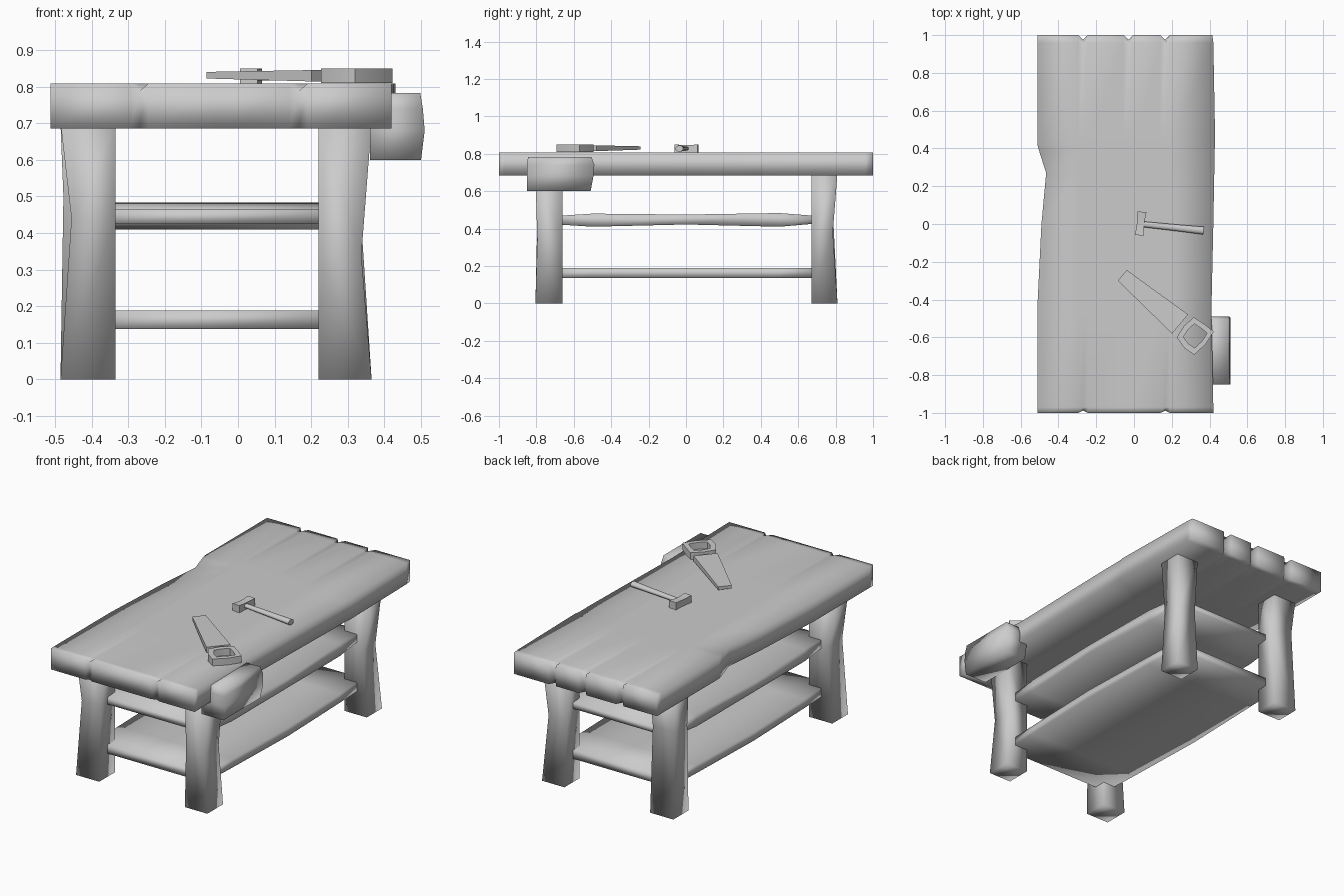
import bpy, bmesh
from math import radians, sin, cos
from mathutils import Vector

cube = bpy.data.objects.get("Cube")
if cube:
    bpy.data.objects.remove(cube)

mat = bpy.data.materials.new("plain_grey")
mat.use_nodes = True
GREY = (0.6, 0.6, 0.6, 1)
mat.diffuse_color = GREY
mat.node_tree.nodes["Principled BSDF"].inputs["Base Color"].default_value = GREY


def finish(name, bm, angle=180):
    """Turn a bmesh into a smooth shaded object."""
    bmesh.ops.remove_doubles(bm, verts=bm.verts, dist=1e-5)
    bmesh.ops.recalc_face_normals(bm, faces=bm.faces)
    mesh = bpy.data.meshes.new(name)
    bm.to_mesh(mesh)
    bm.free()
    obj = bpy.data.objects.new(name, mesh)
    bpy.context.collection.objects.link(obj)
    mesh.materials.append(mat)
    bpy.ops.object.select_all(action='DESELECT')
    obj.select_set(True)
    bpy.context.view_layer.objects.active = obj
    bpy.ops.object.shade_smooth_by_angle(angle=radians(angle))
    return obj


def loft(name, rings, angle=180):
    """Skin a stack of equal-length point rings and cap both ends."""
    bm = bmesh.new()
    rows = [[bm.verts.new(p) for p in ring] for ring in rings]
    for a, b in zip(rows, rows[1:]):
        for i in range(len(a)):
            j = (i + 1) % len(a)
            bm.faces.new((a[i], a[j], b[j], b[i]))
    bm.faces.new(rows[0])
    bm.faces.new(rows[-1])
    return finish(name, bm, angle)


def rect(x0, x1, y0, y1, z):
    return [(x0, y0, z), (x1, y0, z), (x1, y1, z), (x0, y1, z)]


def slab(name, xs_at, ys, z_at, angle=180):
    """Grid slab: xs_at(y) gives columns, z_at(i, j) gives (bottom, top, y shift)."""
    bm = bmesh.new()
    top, low = [], []
    for j, y in enumerate(ys):
        top.append([])
        low.append([])
        for i, x in enumerate(xs_at(y)):
            z0, z1, dy = z_at(i, j)
            low[j].append(bm.verts.new((x, y + dy, z0)))
            top[j].append(bm.verts.new((x, y + dy, z1)))
    n, m = len(top[0]) - 1, len(ys) - 1
    for j in range(m):
        for i in range(n):
            for g in (top, low):
                bm.faces.new((g[j][i], g[j][i+1], g[j+1][i+1], g[j+1][i]))
        for i in (0, n):
            bm.faces.new((low[j][i], low[j+1][i], top[j+1][i], top[j][i]))
    for i in range(n):
        for j in (0, m):
            bm.faces.new((low[j][i], low[j][i+1], top[j][i+1], top[j][i]))
    return finish(name, bm, angle)


# Worktop: worn plank slab, joints notched at both ends
top_ys = [-1, -0.97, -0.45, 0, 0.27, 0.38, 0.42, 0.96, 1]
left_edge = dict(zip(top_ys, [-.512, -.512, -.512, -.49, -.465, -.50, -.512, -.512, -.512]))
right_edge = dict(zip(top_ys, [.42, .42, .41, .42, .425, .425, .43, .42, .415]))
joints = [-0.27, -0.03, 0.165]


def worktop_columns(y):
    cols = [left_edge[y]]
    for c in joints:
        cols += [c - 0.025, c, c + 0.025]
    return cols + [right_edge[y]]


def worktop_heights(i, j):
    joint = i in (2, 5, 8)
    if joint and j == len(top_ys) - 1:
        return 0.715, 0.76, -0.025
    if i in (2, 8) and j == 0:
        return 0.685, 0.787, 0.012
    return 0.685, 0.808, 0


slab("worktop", worktop_columns, top_ys, worktop_heights)


# Legs: square posts, straight inside and pinched on the outer faces
def leg(name, inner_x, outer_x, inner_y, outer_y, waist, pinch_x, pinch_y):
    sx = 1 if outer_x > inner_x else -1
    sy = 1 if outer_y > inner_y else -1
    rings = []
    for z, k in ((0, 0), (waist, 1), (0.70, 0)):
        rings.append(rect(inner_x, outer_x - sx * pinch_x * k,
                          inner_y, outer_y - sy * pinch_y * k, z))
    loft(name, rings)


leg("front_right_leg", -0.335, -0.485, -0.66, -0.805, 0.44, 0.03, 0.01)
leg("front_left_leg", 0.22, 0.365, -0.66, -0.805, 0.34, 0.028, 0.01)
leg("back_right_leg", -0.335, -0.485, 0.67, 0.81, 0.50, 0.008, 0.025)
leg("back_left_leg", 0.22, 0.365, 0.67, 0.81, 0.38, 0.025, 0.025)

# Shelves: slightly bowed boards let into the legs
shelf_ys = [-0.73, -0.5, 0, 0.5, 0.73]
bow = dict(zip(shelf_ys, [0, 0.01, 0.025, 0.01, 0]))


def shelf_columns(y):
    return [-0.41 - bow[y], -0.06, 0.30 + bow[y]]


slab("lower_shelf", shelf_columns, shelf_ys, lambda i, j: (0.137, 0.188, 0))
dips = [0.425, 0.41, 0.422, 0.41, 0.43]
rises = [0.465, 0.48, 0.475, 0.483, 0.465]
slab("upper_shelf", shelf_columns, shelf_ys, lambda i, j: (dips[j], rises[j], 0))

# Vise block: bulging jaw on the side of the worktop
loft("vise_jaw", [
    rect(0.36, 0.50, -0.85, -0.51, 0.60),
    rect(0.36, 0.51, -0.85, -0.495, 0.68),
    rect(0.36, 0.505, -0.85, -0.49, 0.74),
    rect(0.36, 0.498, -0.845, -0.505, 0.782),
])

# Hammer: block head and eight-sided handle
tilt = radians(-6)


def hammer_point(u, v, z):
    return (0.035 + u * cos(tilt) - v * sin(tilt), u * sin(tilt) + v * cos(tilt), z)


head = []
for v, w in ((-0.06, 0.024), (-0.015, 0.02), (0.02, 0.02), (0.065, 0.024)):
    head.append([hammer_point(u, v, z) for u, z in
                 ((-w, 0.808), (w, 0.808), (w, 0.826 + w), (-w, 0.826 + w))])
loft("hammer_head", head, 60)
handle = []
for u, r in ((0, 0.016), (0.2, 0.019), (0.335, 0.022)):
    ring = [(cos(radians(45 * k + 22.5)), sin(radians(45 * k + 22.5))) for k in range(8)]
    handle.append([hammer_point(u, r * a, 0.828 + 0.75 * r * b) for a, b in ring])
loft("hammer_handle", handle, 60)

# Saw: tapered blade running into a looped grip
along = Vector((0.38, -0.32, 0)).normalized()
across = Vector((-along.y, along.x, 0))
tip = Vector((-0.062, -0.272, 0))


def saw_ring(u, half, z0, z1):
    return [tip + along * u + across * s * half + Vector((0, 0, z))
            for s, z in ((-1, z0), (1, z0), (1, z1), (-1, z1))]


loft("saw_blade", [saw_ring(0, 0.037, 0.822, 0.84),
                   saw_ring(0.40, 0.066, 0.814, 0.845)], 60)

grip_centre = Vector((0.325, -0.592, 0))
outline = [(-0.07, -0.07), (0, -0.088), (0.06, -0.08), (0.07, 0),
           (0.06, 0.08), (0, 0.078), (-0.07, 0.07), (-0.08, 0)]
bm = bmesh.new()
loops = []
for scale, z in ((1, 0.81), (1, 0.85), (0.64, 0.85), (0.64, 0.81)):
    loops.append([bm.verts.new(grip_centre + (along * a + across * b) * scale
                               + Vector((0, 0, z))) for a, b in outline])
for k in range(4):
    p, q = loops[k], loops[(k + 1) % 4]
    for i in range(8):
        j = (i + 1) % 8
        bm.faces.new((p[i], p[j], q[j], q[i]))
finish("saw_grip", bm, 60)
